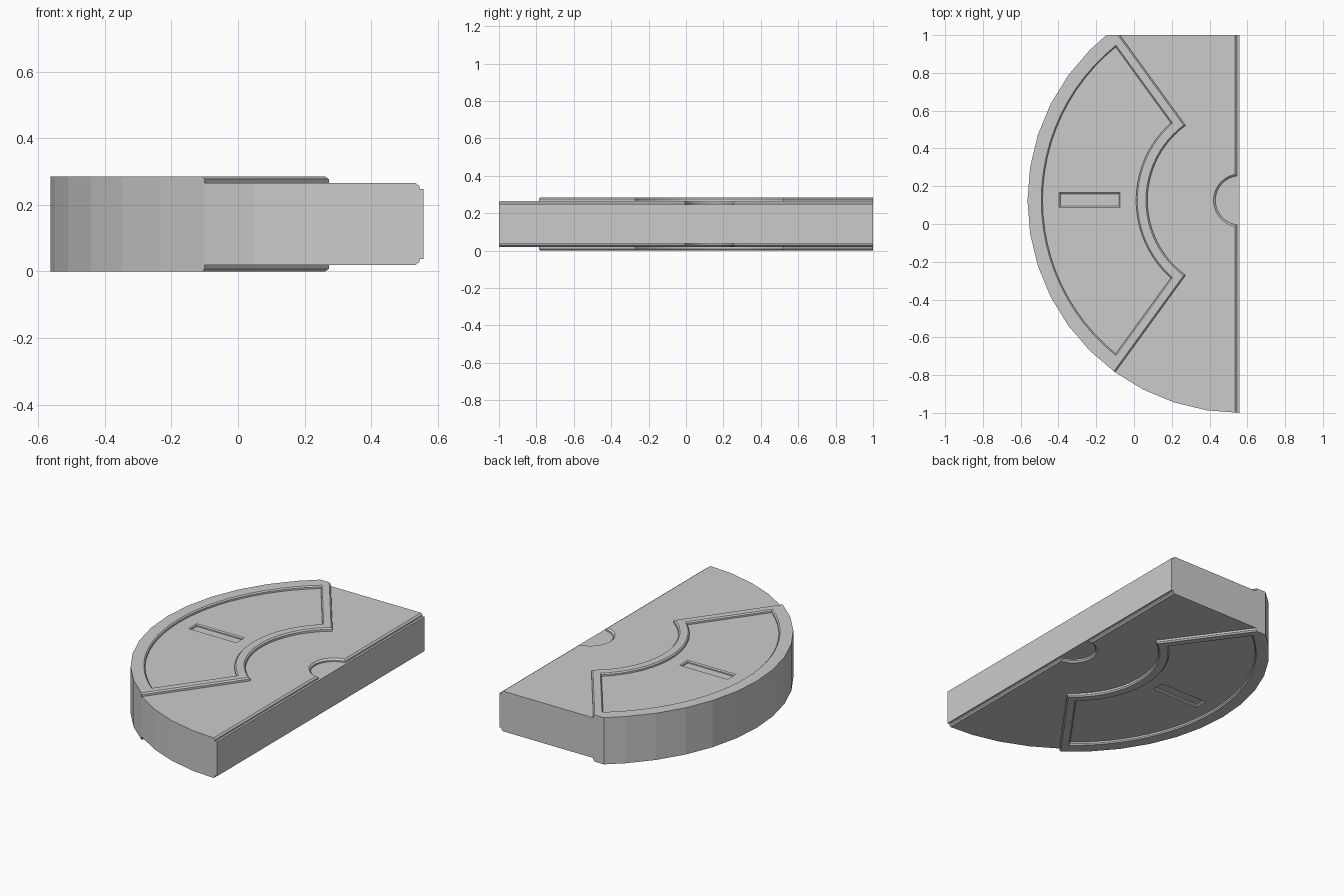
import bpy, bmesh
from math import sin, cos, asin, sqrt, radians, pi

if "Cube" in bpy.data.objects:
    bpy.data.objects.remove(bpy.data.objects["Cube"])

CX, CY, R, H = 0.561, 0.125, 1.125, 0.285   # arc centre, outer radius, thickness
EDGE = 0.558                                # straight side
HALF = radians(54)                          # half angle of the raised sector


def polar(r, a):
    """Point at radius r, angle a measured from -x (positive toward +y)."""
    return (CX - r * cos(a), CY + r * sin(a))


def arc(r, a0, a1, n):
    return [polar(r, a0 + (a1 - a0) * i / n) for i in range(n + 1)]


def loft(name, loops, flip=False):
    """Closed solid through stacked outlines: [(points, z), ...]."""
    bm = bmesh.new()
    rings = [[bm.verts.new((x, y, H - z if flip else z)) for x, y in pts]
             for pts, z in loops]
    for a, b in zip(rings, rings[1:]):
        for i in range(len(a)):
            j = (i + 1) % len(a)
            bm.faces.new((a[i], a[j], b[j], b[i]))
    bm.faces.new(rings[0])
    bm.faces.new(rings[-1])
    bmesh.ops.recalc_face_normals(bm, faces=bm.faces)
    me = bpy.data.meshes.new(name)
    bm.to_mesh(me)
    bm.free()
    ob = bpy.data.objects.new(name, me)
    bpy.context.collection.objects.link(ob)
    return ob


def step_outline(d):
    """Everything outside the raised sector; d shrinks the sector."""
    r = 0.49 + d
    a_in, a_out = HALF - asin(d / r), HALF - asin(d / 1.3)
    return ([polar(1.3, a_out)] + arc(r, a_in, -a_in, 24)
            + [polar(1.3, -a_out), (0.9, -1.3), (0.9, 1.3)])


def recess_outline(d):
    """Panel inside the raised sector; d widens it."""
    r0, r1, m = 0.55 - d, 1.045 + d, 0.055 - d
    a0, a1 = HALF - asin(m / r0), HALF - asin(m / r1)
    return arc(r0, a0, -a0, 24) + arc(r1, -a1, a1, 24)


def rim_outline(d):
    """Straight edge rebate joined with the half-round hub notch."""
    x, r = 0.545 - d, 0.13 + d
    a = pi / 2 - asin((CX - x) / r)
    return ([(0.9, 1.3), (x, 1.3)] + arc(r, a, -a, 24)
            + [(x, -1.3), (0.9, -1.3)])


def slot_outline(d):
    x0, x1, y0, y1 = -0.39 - d, -0.08 + d, 0.095 - d, 0.16 + d
    return [(x0, y0), (x1, y0), (x1, y1), (x0, y1)]


# Blank: faceted half disc cut flat at y = 1
a_cut = asin((1 - CY) / R)
outline = ([(EDGE, CY - R)] + arc(R, radians(-81), radians(45), 14)
           + [polar(R, a_cut), (EDGE, 1.0)])
body = loft("half_disc_body", [(outline, 0), (outline, H)])

# Cutters: outline, floor height, height where the chamfer starts
cuts = [("step", step_outline, 0.265, 0.277),
        ("recess", recess_outline, 0.268, 0.278),
        ("rim", rim_outline, 0.2475, 0.256),
        ("slot", slot_outline, 0.255, 0.262)]
cutters = []
for name, fn, floor, bevel in cuts:
    for flip in (False, True):
        loops = [(fn(0), floor), (fn(0), bevel), (fn(0.01), bevel + 0.009)]
        if name in ("step", "recess"):
            loops[-1] = (fn(0.03), bevel + 0.03)
        else:
            loops.append((fn(0.01), 0.35))
        c = loft(name + "_cutter", loops, flip)
        c.hide_render = True
        m = body.modifiers.new(name, 'BOOLEAN')
        m.operation = 'DIFFERENCE'
        m.solver = 'EXACT'
        m.object = c
        cutters.append(c)

# Bake the cuts and drop the helpers
dg = bpy.context.evaluated_depsgraph_get()
baked = bpy.data.meshes.new_from_object(body.evaluated_get(dg))
body.modifiers.clear()
body.data = baked
for c in cutters:
    bpy.data.objects.remove(c)
